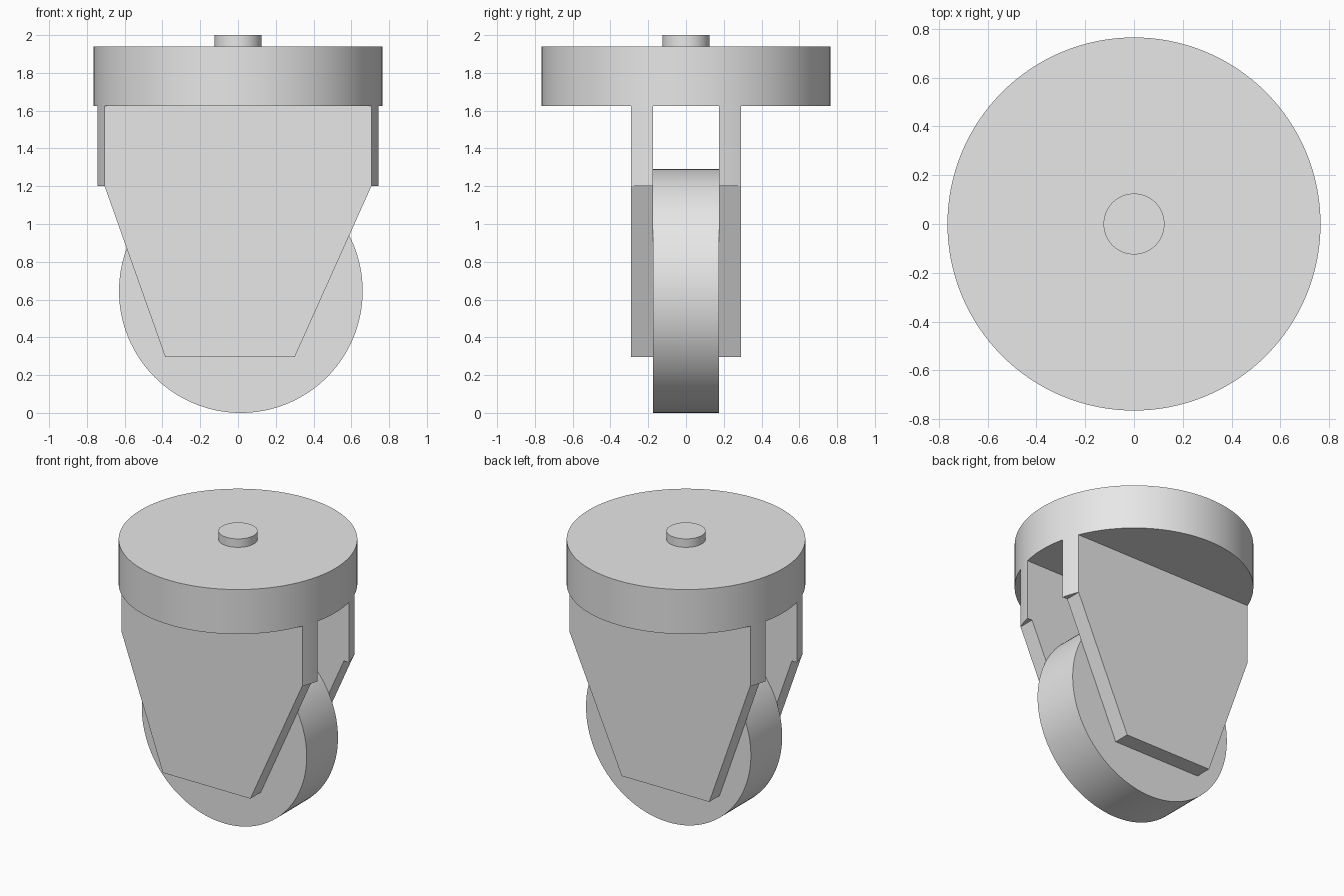
import bpy
import bmesh
import math

cube = bpy.data.objects.get("Cube")
if cube:
    bpy.data.objects.remove(cube, do_unlink=True)

# Single plain grey
grey = bpy.data.materials.new("plain grey")
grey.use_nodes = True
grey.diffuse_color = (0.8, 0.8, 0.8, 1)
grey.node_tree.nodes["Principled BSDF"].inputs["Base Color"].default_value = (0.8, 0.8, 0.8, 1)

DISC_R = 0.765
DISC_BOTTOM, DISC_TOP = 1.625, 1.94
INNER_Y, OUTER_Y = 0.175, 0.29


def activate(obj):
    bpy.ops.object.select_all(action="DESELECT")
    obj.select_set(True)
    bpy.context.view_layer.objects.active = obj


def cylinder(name, radius, depth, location, rotation=(0, 0, 0)):
    bpy.ops.mesh.primitive_cylinder_add(vertices=128, radius=radius, depth=depth,
                                        location=location, rotation=rotation)
    obj = bpy.context.object
    obj.name = name
    obj.data.materials.append(grey)
    bpy.ops.object.shade_smooth_by_angle(angle=math.radians(30))
    return obj


def prism(name, profile, y0, y1):
    """Extrude an x-z profile from y0 to y1."""
    bm = bmesh.new()
    face = bm.faces.new([bm.verts.new((x, y0, z)) for x, z in profile])
    out = bmesh.ops.extrude_face_region(bm, geom=[face])
    verts = [g for g in out["geom"] if isinstance(g, bmesh.types.BMVert)]
    bmesh.ops.translate(bm, verts=verts, vec=(0, y1 - y0, 0))
    bmesh.ops.recalc_face_normals(bm, faces=bm.faces)
    mesh = bpy.data.meshes.new(name)
    bm.to_mesh(mesh)
    bm.free()
    obj = bpy.data.objects.new(name, mesh)
    bpy.context.collection.objects.link(obj)
    mesh.materials.append(grey)
    return obj


# Mounting disc and its centre stud
cylinder("mounting_disc", DISC_R, DISC_TOP - DISC_BOTTOM, (0, 0, (DISC_TOP + DISC_BOTTOM) / 2))
cylinder("centre_stud", 0.125, 2 - DISC_TOP, (0, 0, (2 + DISC_TOP) / 2))

# Wheel, set slightly off centre
cylinder("wheel", 0.645, 2 * INNER_Y, (0.015, 0, 0.645), (math.pi / 2, 0, 0))

# Fork plates: shouldered taper, trimmed to the round outline of the disc
plate_profile = [(-0.9, DISC_BOTTOM), (-0.9, 1.2), (-0.706, 1.2), (-0.385, 0.295),
                 (0.3, 0.295), (0.706, 1.2), (0.9, 1.2), (0.9, DISC_BOTTOM)]
trim = cylinder("trim_cutter", DISC_R, 4, (0, 0, 1))
trim.hide_render = True
for name, side in (("front_fork_plate", -1), ("back_fork_plate", 1)):
    plate = prism(name, plate_profile, side * INNER_Y, side * OUTER_Y)
    mod = plate.modifiers.new("round_trim", "BOOLEAN")
    mod.operation = "INTERSECT"
    mod.solver = "EXACT"
    mod.object = trim
    activate(plate)
    bpy.ops.object.modifier_apply(modifier=mod.name)
    bpy.ops.object.shade_smooth_by_angle(angle=math.radians(15))
bpy.data.objects.remove(trim, do_unlink=True)
